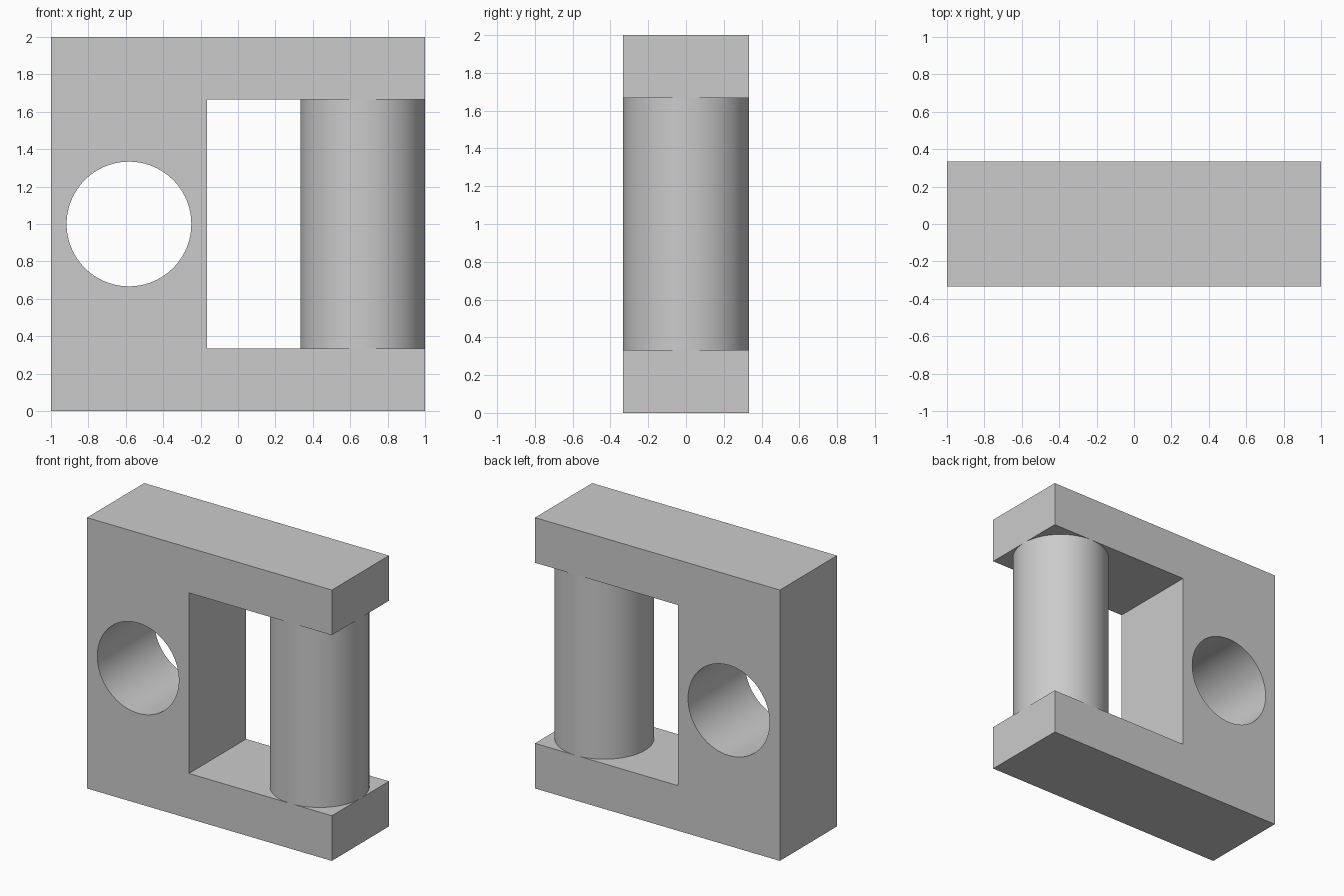
import bpy
import bmesh
from math import radians

cube = bpy.data.objects.get("Cube")
if cube:
    bpy.data.objects.remove(cube, do_unlink=True)

THIRD = 1 / 3          # half depth, bar thickness and radius
GREY = (0.6, 0.6, 0.6, 1.0)

grey = bpy.data.materials.new("plain_grey")
grey.use_nodes = True
grey.diffuse_color = GREY
grey.node_tree.nodes["Principled BSDF"].inputs["Base Color"].default_value = GREY


def activate(obj):
    bpy.ops.object.select_all(action="DESELECT")
    obj.select_set(True)
    bpy.context.view_layer.objects.active = obj


def smooth(obj):
    activate(obj)
    bpy.ops.object.shade_smooth_by_angle(angle=radians(30))


def cylinder(name, location, depth, rotation=(0, 0, 0)):
    bpy.ops.mesh.primitive_cylinder_add(vertices=96, radius=THIRD, depth=depth,
                                        location=location, rotation=rotation)
    obj = bpy.context.object
    obj.name = name
    obj.data.materials.append(grey)
    return obj


# C-shaped frame: side profile extruded through the depth
inner, low, high = -0.167, THIRD, 2 - THIRD
profile = [(-1, 0), (1, 0), (1, low), (inner, low),
           (inner, high), (1, high), (1, 2), (-1, 2)]
bm = bmesh.new()
face = bm.faces.new([bm.verts.new((x, -THIRD, z)) for x, z in profile])
extruded = bmesh.ops.extrude_face_region(bm, geom=[face])["geom"]
bmesh.ops.translate(bm, vec=(0, 2 * THIRD, 0),
                    verts=[v for v in extruded if isinstance(v, bmesh.types.BMVert)])
bmesh.ops.recalc_face_normals(bm, faces=bm.faces)
mesh = bpy.data.meshes.new("frame")
bm.to_mesh(mesh)
bm.free()
frame = bpy.data.objects.new("frame", mesh)
bpy.context.collection.objects.link(frame)
mesh.materials.append(grey)

# Round hole through the upright
cutter = cylinder("hole_cutter", (-0.583, 0, 1), 1, (radians(90), 0, 0))
cutter.hide_render = True
activate(frame)
cut = frame.modifiers.new("round_hole", "BOOLEAN")
cut.operation = "DIFFERENCE"
cut.solver = "EXACT"
cut.object = cutter
bpy.ops.object.modifier_apply(modifier=cut.name)
bpy.data.objects.remove(cutter, do_unlink=True)
smooth(frame)

# Round column between the two arms
column = cylinder("column", (1 - THIRD, 0, 1), high - low)
smooth(column)
